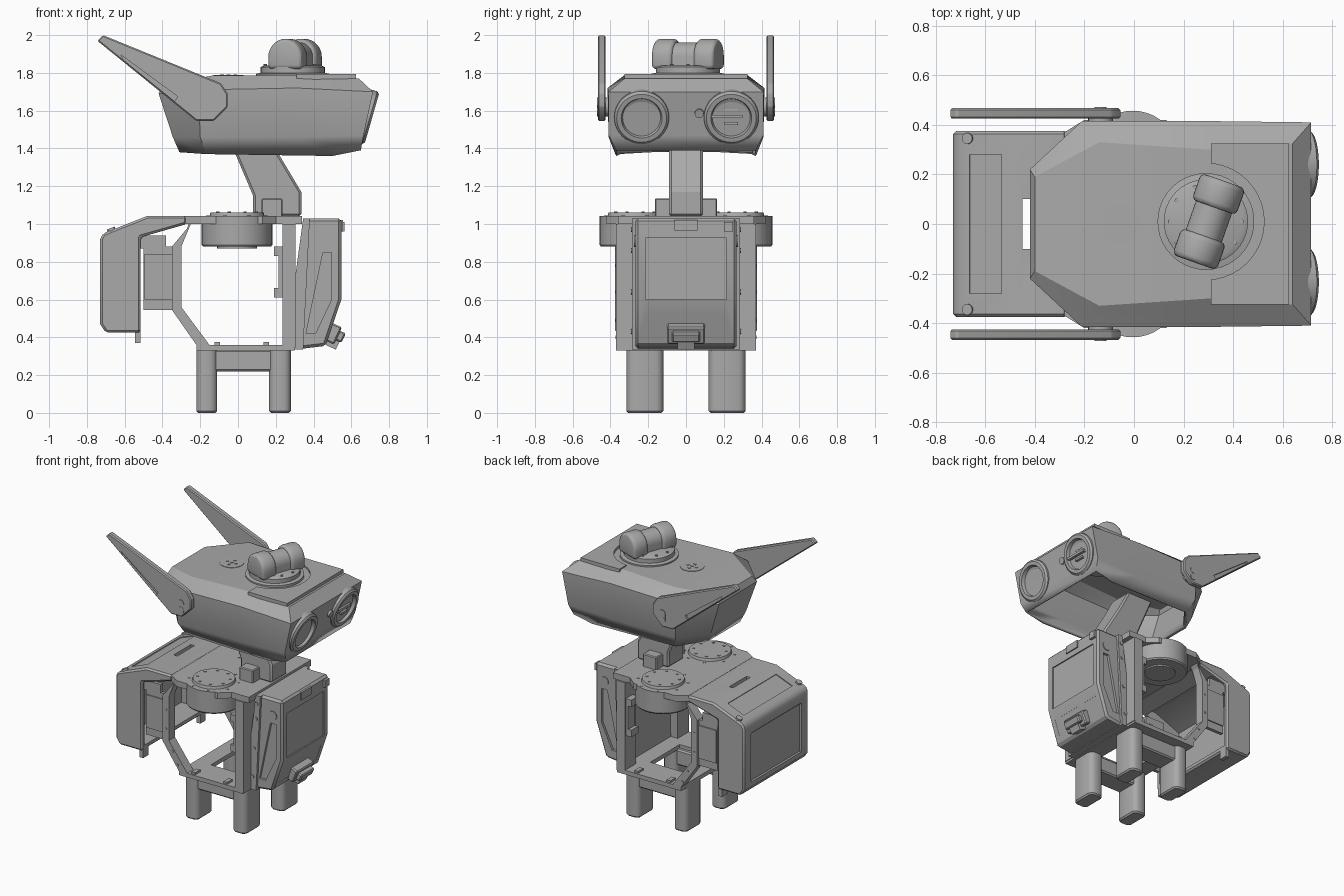
import bpy, bmesh, math
from mathutils import Matrix, Vector

cube = bpy.data.objects.get("Cube")
if cube:
    bpy.data.objects.remove(cube, do_unlink=True)

grey = bpy.data.materials.new("plain_grey")
grey.use_nodes = True
GREY = (0.4, 0.4, 0.4, 1)
grey.diffuse_color = GREY
grey.node_tree.nodes["Principled BSDF"].inputs["Base Color"].default_value = GREY


def finish(bm, name, bevel=0, mirror=False, matrix=None, segments=1):
    bmesh.ops.recalc_face_normals(bm, faces=bm.faces)
    if bevel:
        edges = [e for e in bm.edges if e.is_manifold and e.calc_face_angle(0) > 0.6]
        bmesh.ops.bevel(bm, geom=edges, offset=bevel, segments=segments,
                        affect='EDGES', profile=0.5, clamp_overlap=True)
    if matrix:
        bm.transform(matrix)
    mesh = bpy.data.meshes.new(name)
    bm.to_mesh(mesh)
    bm.free()
    mesh.materials.append(grey)
    obj = bpy.data.objects.new(name, mesh)
    bpy.context.collection.objects.link(obj)
    if mirror:
        mod = obj.modifiers.new("mirror", 'MIRROR')
        mod.use_axis = (False, True, False)
    return obj


def prism(name, pts, lo, hi, axis='y', **kw):
    """Polygon swept along an axis: (x, z) along y, (x, y) along z, (y, z) along x."""
    place = {'y': lambda a, b, d: (a, d, b), 'z': lambda a, b, d: (a, b, d),
             'x': lambda a, b, d: (d, a, b)}[axis]
    bm = bmesh.new()
    low = [bm.verts.new(place(a, b, lo)) for a, b in pts]
    high = [bm.verts.new(place(a, b, hi)) for a, b in pts]
    bm.faces.new(low)
    bm.faces.new(high)
    for i in range(len(pts)):
        j = (i + 1) % len(pts)
        bm.faces.new((low[i], low[j], high[j], high[i]))
    return finish(bm, name, **kw)


def box(name, x, y, z, **kw):
    return prism(name, [(x[0], z[0]), (x[1], z[0]), (x[1], z[1]), (x[0], z[1])], *y, **kw)


def lathe(name, profile, loc, turn=(0, 'Z'), steps=40, **kw):
    """Profile of (radius, height) turned round its own z axis, tilted and placed."""
    bm = bmesh.new()
    rings = []
    for r, h in profile:
        n = steps if r else 1
        rings.append([bm.verts.new((r * math.cos(math.tau * i / n),
                                    r * math.sin(math.tau * i / n), h)) for i in range(n)])
    for a, b in zip(rings, rings[1:]):
        for i in range(steps):
            j = (i + 1) % steps
            quad = [a[i % len(a)], a[j % len(a)], b[j % len(b)], b[i % len(b)]]
            bm.faces.new(list(dict.fromkeys(quad)))
    m = Matrix.Translation(loc) @ Matrix.Rotation(math.radians(turn[0]), 4, turn[1])
    return finish(bm, name, matrix=m, **kw)


def disc(name, loc, r, h, turn=(0, 'Z'), steps=40, **kw):
    return lathe(name, [(0, 0), (r, 0), (r, h), (0, h)], loc, turn, steps, **kw)


def cut(obj, *cutters):
    for c in cutters:
        mod = obj.modifiers.new("cut", 'BOOLEAN')
        mod.operation, mod.solver, mod.object = 'DIFFERENCE', 'EXACT', c
        with bpy.context.temp_override(object=obj, active_object=obj):
            while obj.modifiers[0] != mod:
                bpy.ops.object.modifier_move_up(modifier=mod.name)
            bpy.ops.object.modifier_apply(modifier=mod.name)
        bpy.data.objects.remove(c, do_unlink=True)


# Head shell: four sections from rear to face, each crown, shoulder, cheek, rim
sections = [
    [(-.40, .19, 1.735), (-.42, .22, 1.69), (-.345, .20, 1.46), (-.31, .18, 1.38)],
    [(-.14, .33, 1.785), (-.21, .415, 1.71), (-.20, .41, 1.46), (-.17, .36, 1.37)],
    [(.31, .30, 1.785), (.31, .415, 1.72), (.31, .41, 1.46), (.50, .37, 1.36)],
    [(.64, .325, 1.77), (.715, .41, 1.70), (.665, .41, 1.47), (.65, .37, 1.39)]]
bm = bmesh.new()
right = [[bm.verts.new((x, -y, z)) for x, y, z in s] for s in sections]
left = [[bm.verts.new((x, y, z)) for x, y, z in s] for s in sections]
for s in range(3):
    bm.faces.new((right[s][0], right[s + 1][0], left[s + 1][0], left[s][0]))
    for side in (right, left):
        for k in range(3):
            bm.faces.new((side[s][k], side[s + 1][k], side[s + 1][k + 1], side[s][k + 1]))
for s in (0, 3):
    for k in range(3):
        bm.faces.new((right[s][k], left[s][k], left[s][k + 1], right[s][k + 1]))
head = finish(bm, "head_shell")
shell = head.modifiers.new("wall", 'SOLIDIFY')
shell.thickness, shell.offset = 0.025, -1

# Brow plate with a round clearance for the turret
brow = box("brow_plate", (.31, .625), (-.325, .325), (1.755, 1.793))
cut(brow, disc("brow_cutter", (.29, .01, 1.7), .235, .2))
lathe("turret_base", [(0, .06), (.15, .06), (.17, .05), (.17, .02), (.195, .015), (.195, -.03),
                      (0, -.03)], (.29, .01, 1.78))
swing = Matrix.Translation((.302, .01, 0)) @ Matrix.Rotation(math.radians(-19.5), 4, 'Z')


def arch(name, r, lo, hi, bevel):
    pts = [(r * math.cos(math.pi * i / 16), 1.885 + r * math.sin(math.pi * i / 16)) for i in range(17)]
    prism(name, pts + [(-r, 1.82), (r, 1.82)], lo, hi, matrix=swing, bevel=bevel, segments=3)


arch("turret_waist", .077, -.1, .1, 0)
arch("turret_drum_rear", .095, .06, .175, .022)
arch("turret_drum_front", .095, -.175, -.06, .022)
for i in range(10):
    a = math.tau * i / 10
    disc("turret_screw", (.29 + .145 * math.cos(a), .01 + .145 * math.sin(a), 1.838), .009, .008, steps=10)

# Crown cap with its five screws
disc("crown_cap", (-.05, 0, 1.782), .08, .006)
for dx, dy in ((0, 0), (.035, 0), (-.035, 0), (0, .035), (0, -.035)):
    disc("crown_screw", (-.05 + dx, dy, 1.786), .01, .006, steps=12)

# Eyes and the sensor between them
TILT = (106, 'Y')
ring = [(0, -.035), (.075, -.035), (.08, -.01), (.1, -.005), (.108, .02), (.132, .02),
        (.145, .008), (.145, -.05)]
for name, y in (("right_eye", -.235), ("left_eye", .24)):
    lathe(name, ring, (.69, y, 1.565), TILT, steps=48)
    lathe(name + "_lens", [(0, .012), (.045, .006), (.068, -.01)], (.665, y, 1.572), TILT)
box("eye_bar", (.68, .705), (.11, .30), (1.56, 1.578))
for z in (1.525, 1.6):
    box("eye_clip", (.67, .695), (.205, .275), (z, z + .015))
disc("nose_sensor", (.68, .07, 1.59), .024, .025, TILT, 20)

# Ears with recessed slots and pivots
ear = prism("ear", [(-.745, 1.97), (-.715, 2.0), (-.09, 1.745), (-.055, 1.69), (-.055, 1.62),
                    (-.13, 1.545), (-.22, 1.545)], .425, .467, bevel=.007, mirror=True)
cut(ear, prism("slot_cutter", [(-.62, 1.895), (-.605, 1.866), (-.335, 1.65), (-.32, 1.675)], .45, .5))
for z in (1.595, 1.645):
    disc("ear_pivot", (-.135, .466, z), .025, .005, (-90, 'X'), 20, mirror=True)
box("ear_pivot_plate", (-.16, -.11), (.464, .469), (1.595, 1.645), mirror=True)
disc("ear_boss", (-.135, .37, 1.62), .05, .06, (-90, 'X'), 24, mirror=True)

# Neck
prism("neck", [(-.09, 1.55), (.08, 1.15), (.08, 1.04), (.335, 1.04), (.335, 1.17), (.21, 1.38),
               (.12, 1.55)], -.09, .09, bevel=.012)
box("neck_clamp", (.125, .235), (-.165, .165), (1.03, 1.135), bevel=.006)

# Shoulder deck with motors
deck = [(-.28, .37), (-.2, .42), (-.13, .42), (.13, .42), (.2, .36), (.34, .36)]
prism("shoulder_deck", deck + [(x, -y) for x, y in reversed(deck)], 1.0, 1.043, 'z')
motor = [(0, .87), (.105, .87), (.105, .88), (.18, .88), (.187, .89), (.187, 1.043), (.145, 1.043),
         (.14, 1.062), (0, 1.062)]
lathe("motor", motor, (-.005, .27, 0), mirror=True)
for i in range(8):
    a = math.tau * (i + .5) / 8
    for r, z in ((.168, 1.04), (.11, 1.06)):
        disc("motor_screw", (-.005 + r * math.cos(a), .27 + r * math.sin(a), z), .009, .006,
             steps=10, mirror=True)

# Frame: rear ribs, front posts, floor
prism("rear_rib", [(-.25, 1.0), (-.35, .88), (-.35, .545), (-.21, .345), (-.14, .345), (-.3, .56),
                   (-.3, .88), (-.262, 1.0)], .30, .37, mirror=True)
box("front_post", (.235, .305), (.24, .37), (.345, 1.0), mirror=True)
for z in (.61, .83):
    box("post_clip", (.19, .24), (.28, .36), (z, z + .05), mirror=True)
box("post_clip_bar", (.215, .24), (.28, .36), (.65, .84), mirror=True)
floor = box("floor_plate", (-.22, .3), (-.37, .37), (.33, .36))
cut(floor, box("floor_cutter", (-.1, .17), (-.17, .17), (.3, .4)))
for x in (-.11, .15):
    box("floor_clip", (x - .015, x + .015), (.3, .36), (.355, .375), mirror=True)
for x, z in ((-.325, .78), (-.325, .64), (-.27, .49), (-.23, .4)):
    disc("rib_screw", (x, .368, z), .009, .006, (-90, 'X'), 10, mirror=True)

# Backpack shell, open toward the frame
pack = prism("backpack", [(-.48, 1.043), (-.715, .95), (-.73, .92), (-.73, .47), (-.70, .425),
                          (-.515, .425), (-.515, .93), (-.27, 1.0), (-.27, 1.043)],
             -.375, .375, bevel=.012)
cut(pack, prism("hollow_cutter", [(-.48, 1.01), (-.69, .925), (-.70, .46), (-.4, .46), (-.4, 1.01)],
                -.345, .345),
    box("handle_cutter", (-.45, -.42), (-.1, .1), (.9, 1.1)),
    box("panel_cutter", (-.8, -.722), (-.29, .29), (.5, .86), bevel=.008),
    box("lid_cutter", (-.67, -.53), (-.28, .28), (-.008, .05), matrix=Matrix.Translation((0, 0, 1.043 + .12 * .383))
        @ Matrix.Translation((-.6, 0, -.092)) @ Matrix.Rotation(math.radians(-21.5), 4, 'Y')
        @ Matrix.Translation((.6, 0, 0))))
prism("backpack_lug", [(-.545, .45), (-.545, .37), (-.515, .37), (-.515, .45)], .3, .36, mirror=True)
disc("backpack_bolt", (-.665, .345, .955), .022, .025, (-21, 'Y'), 20, mirror=True)
box("side_bracket", (-.5, -.345), (.325, .35), (.545, .88), mirror=True)
box("side_bracket_panel", (-.495, -.35), (.349, .358), (.6, .84), mirror=True)
box("bracket_tab", (-.54, -.38), (.325, .35), (.87, .94), mirror=True)

# Chest pack
chest = prism("chest", [(.35, 1.03), (.547, 1.03), (.547, .6), (.465, .355), (.30, .335), (.31, .6)],
              -.268, .268, bevel=.015)
pocket = [(.36, .42), (.41, .42), (.495, .6), (.495, .85), (.45, .85)]
cut(chest, box("front_cutter", (.538, .6), (-.215, .215), (.6, .925)),
    box("lower_cutter", (-.009, .1), (-.215, .215), (.06, .185),
        matrix=Matrix.Translation((.47, 0, .345)) @ Matrix.Rotation(math.radians(18.5), 4, 'Y')),
    prism("pocket_cutter_a", pocket, .25, .3), prism("pocket_cutter_b", pocket, -.3, -.25))
prism("chest_flange", [(.345, 1.03), (.38, 1.03), (.345, .335), (.29, .335), (.3, .7)], -.285, .285)
for z in (.43, .64, .86, .97):
    disc("flange_screw", (.31 + .045 * (z - .33) / .7, .283, z), .013, .008, (-90, 'X'), 12, mirror=True)
disc("chest_knob", (.47, .266, .91), .032, .008, (-90, 'X'), 24, mirror=True)
box("chest_latch", (.53, .556), (-.06, .06), (.965, 1.02))
box("chest_corner_tab", (.53, .565), (.2, .25), (.96, 1.01))

# Chest connector on the sloped lower face
slope = Matrix.Translation((.5, 0, .415)) @ Matrix.Rotation(math.radians(25), 4, 'Y')
box("connector_frame", (-.03, .03), (-.1, .1), (-.045, .055), matrix=slope, bevel=.008)
box("connector_plug", (.02, .062), (-.075, .075), (-.02, .035), matrix=slope, bevel=.008)
box("connector_foot", (-.01, .05), (-.045, .045), (-.065, -.02), matrix=slope)

# Legs: two bridged pairs with chamfered posts
for x0, x1 in ((-.22, -.11), (.165, .28)):
    c = .025
    post = [(x0 + c, .12), (x1 - c, .12), (x1, .12 + c), (x1, .315 - c), (x1 - c, .315),
            (x0 + c, .315), (x0, .315 - c), (x0, .12 + c)]
    prism("leg", post, 0, .34, 'z', bevel=.01, mirror=True)
box("leg_bridge", (-.2, .26), (.14, .295), (.22, .335), bevel=.01, mirror=True)

# Smooth round parts, keep the edges sharp
for obj in bpy.context.scene.objects:
    obj.select_set(obj.type == 'MESH')
    if obj.type == 'MESH':
        bpy.context.view_layer.objects.active = obj
bpy.ops.object.shade_smooth_by_angle(angle=math.radians(30))
bpy.ops.object.select_all(action='DESELECT')
